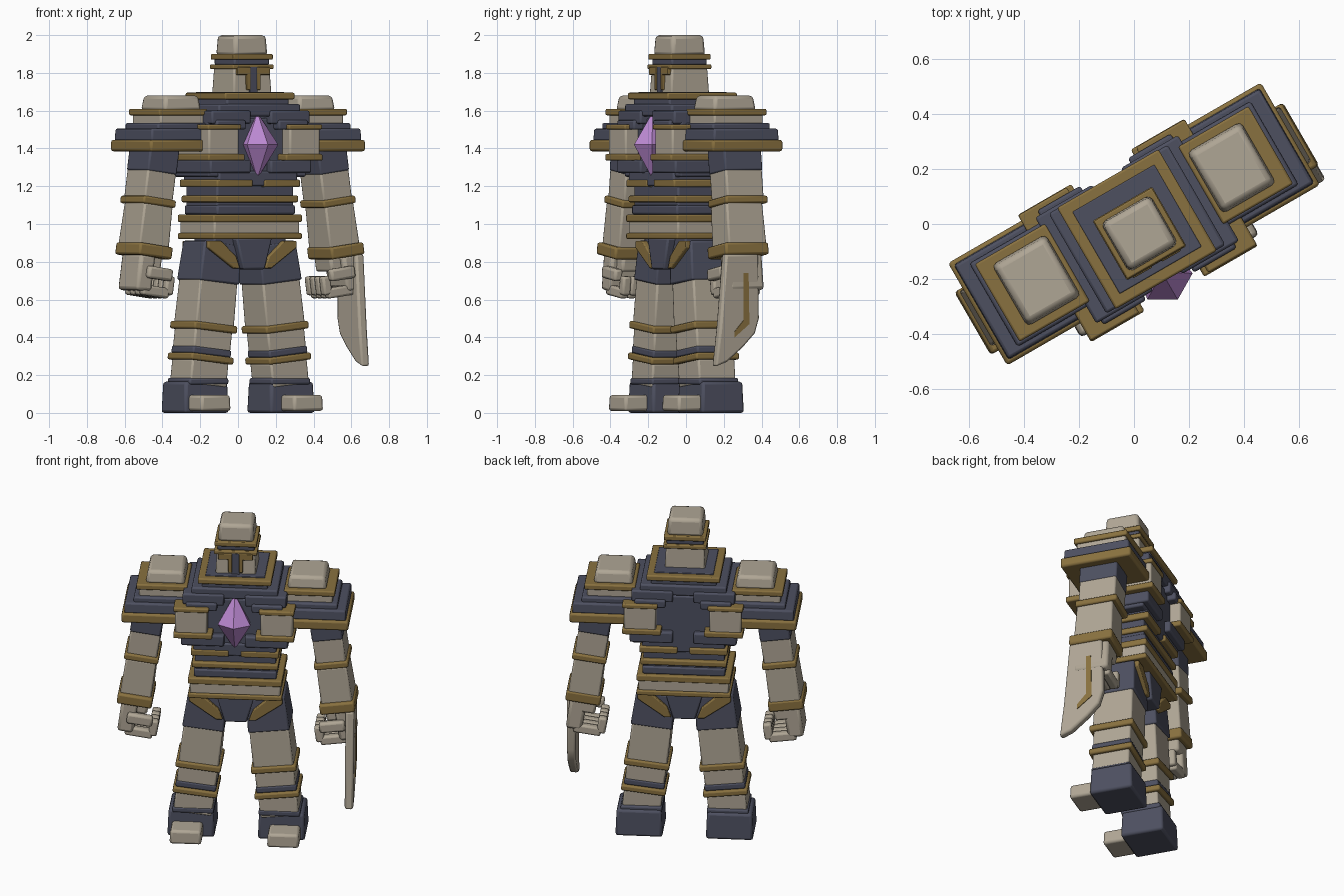
import bpy
import bmesh
import math
from mathutils import Matrix, Vector

cube = bpy.data.objects.get("Cube")
if cube:
    bpy.data.objects.remove(cube, do_unlink=True)


def material(name, red, green, blue):
    mat = bpy.data.materials.new(name)
    mat.use_nodes = True
    color = (red, green, blue, 1)
    mat.diffuse_color = color
    shader = mat.node_tree.nodes["Principled BSDF"]
    shader.inputs["Base Color"].default_value = color
    shader.inputs["Roughness"].default_value = 0.8
    return mat


STONE = material("pale stone", .43, .38, .30)
GOLD = material("old gold", .25, .165, .05)
SLATE = material("slate blue", .075, .08, .118)
CRYSTAL = material("violet crystal", .50, .25, .64)

# The whole figure is turned about the vertical axis
TURN = Matrix.Rotation(math.radians(30), 4, 'Z')
STILL = Matrix.Identity(4)
FLIP = Matrix.Scale(-1, 4, Vector((1, 0, 0)))
SIDES = (("left", STILL), ("right", FLIP))


def finish(name, mat, bm, frame, bevel):
    bm.transform(TURN @ frame)
    bmesh.ops.recalc_face_normals(bm, faces=bm.faces)
    mesh = bpy.data.meshes.new(name)
    bm.to_mesh(mesh)
    bm.free()
    mesh.materials.append(mat)
    obj = bpy.data.objects.new(name, mesh)
    bpy.context.collection.objects.link(obj)
    if bevel:
        mod = obj.modifiers.new("worn edges", 'BEVEL')
        mod.width = bevel
        mod.segments = 2
    return obj


def loft(name, mat, lower, upper, frame=STILL, bevel=.01):
    """Closed solid between two matching loops of points."""
    bm = bmesh.new()
    a = [bm.verts.new(p) for p in lower]
    b = [bm.verts.new(p) for p in upper]
    bm.faces.new(a)
    bm.faces.new(b)
    for i in range(len(a)):
        j = (i + 1) % len(a)
        bm.faces.new((a[i], a[j], b[j], b[i]))
    return finish(name, mat, bm, frame, bevel)


def block(name, mat, xs, ys, zs, frame=STILL, taper=1, bevel=.01):
    """Box by ranges; the top is scaled by taper."""
    cx, cy = sum(xs) / 2, sum(ys) / 2

    def loop(z, k):
        return [(cx + (x - cx) * k, cy + (y - cy) * k, z)
                for x, y in ((xs[0], ys[0]), (xs[1], ys[0]), (xs[1], ys[1]), (xs[0], ys[1]))]
    return loft(name, mat, loop(zs[0], 1), loop(zs[1], taper), frame, bevel)


def slab(name, mat, x, y, half_x, half_y, zs, frame=STILL, taper=1, bevel=.01):
    """Box by centre and half sizes."""
    return block(name, mat, (x - half_x, x + half_x), (y - half_y, y + half_y), zs, frame, taper, bevel)


# Head
HEAD = -.04
slab("face_block", STONE, 0, HEAD, .118, .118, (1.68, 1.83), taper=.93)
slab("lower_head_band", GOLD, 0, HEAD, .125, .125, (1.82, 1.845), bevel=.006)
slab("head_groove", SLATE, 0, HEAD, .108, .108, (1.84, 1.88))
slab("upper_head_band", GOLD, 0, HEAD, .122, .122, (1.87, 1.9), bevel=.006)
slab("head_top", STONE, 0, HEAD, .105, .105, (1.89, 2), taper=.93, bevel=.02)
block("visor_slot", SLATE, (-.022, .022), (-.166, -.1), (1.69, 1.83), bevel=0)
for side, frame in SIDES:
    block(side + "_visor_edge", GOLD, (.02, .042), (-.17, -.1), (1.71, 1.83), frame, bevel=.004)
    block(side + "_visor_brow", GOLD, (.02, .1), (-.17, -.1), (1.79, 1.83), frame, bevel=.004)

# Collar: gold frame around a slate top
slab("collar_frame", GOLD, 0, -.022, .213, .213, (1.66, 1.695), bevel=.008)
slab("collar_top", SLATE, 0, -.022, .172, .172, (1.65, 1.7), bevel=.004)
slab("collar_base", SLATE, 0, -.022, .19, .19, (1.6, 1.67))

# Chest core and stepped plates
slab("chest_core", SLATE, 0, -.02, .3, .185, (1.25, 1.56))
slab("chest_top", SLATE, 0, -.022, .25, .21, (1.57, 1.635))
slab("chest_bottom", SLATE, 0, -.025, .24, .19, (1.2, 1.28))
for side, frame in SIDES:
    block(side + "_chest_upper", SLATE, (.06, .3), (-.245, .2), (1.53, 1.6), frame)
    block(side + "_chest_step", SLATE, (.1, .28), (-.262, .218), (1.5, 1.55), frame)
    block(side + "_chest_lower", SLATE, (.06, .31), (-.245, .2), (1.27, 1.34), frame)
    block(side + "_chest_stone", STONE, (.155, .34), (-.28, .228), (1.35, 1.52), frame)
    block(side + "_chest_lower_trim", GOLD, (.125, .35), (-.294, .24), (1.335, 1.37), frame, bevel=.008)
    block(side + "_chest_upper_trim", GOLD, (.145, .35), (-.29, .238), (1.5, 1.528), frame, bevel=.008)

# Chest crystal: faceted double point
ring = [(0, -.318), (.095, -.262), (.082, -.17), (0, -.13), (-.082, -.17), (-.095, -.262)]
bm = bmesh.new()
loop = [bm.verts.new((x, y, 1.42)) for x, y in ring]
for tip_z in (1.59, 1.24):
    tip = bm.verts.new((0, -.205, tip_z))
    for i in range(len(loop)):
        bm.faces.new((tip, loop[i], loop[i - 1]))
finish("chest_crystal", CRYSTAL, bm, STILL, 0)

# Waist: alternating belts
slab("waist_core", SLATE, 0, -.02, .235, .165, (.93, 1.24))
for side, frame in SIDES:
    block(side + "_rib_belt", GOLD, (.035, .255), (-.22, .18), (1.195, 1.235), frame, bevel=.008)
slab("middle_belt", GOLD, 0, -.02, .25, .19, (1.115, 1.15), bevel=.008)
slab("middle_plate", SLATE, 0, -.02, .24, .175, (1.05, 1.1))
slab("upper_hip_belt", GOLD, 0, -.02, .272, .192, (1.01, 1.05), bevel=.008)
slab("hip_stone", STONE, 0, -.02, .262, .182, (.945, 1.02))
slab("lower_hip_belt", GOLD, 0, -.02, .272, .192, (.92, .952), bevel=.008)

# Pelvis
slab("pelvis", SLATE, 0, -.02, .22, .11, (.84, .93))
crotch = [(-.065, .76), (.065, .76), (.11, .925), (-.11, .925)]
loft("crotch_plate", SLATE, [(x, -.175, z) for x, z in crotch], [(x, .135, z) for x, z in crotch])
sash = [(.075, .765), (.115, .765), (.27, .875), (.27, .91), (.19, .91), (.1, .83)]

# Legs
LEG = Matrix.Translation((.165, -.015, .92)) @ Matrix.Rotation(math.radians(-6.5), 4, 'Y')
LEG = LEG @ Matrix.Translation((0, 0, -.92))
for side, mirror in SIDES:
    loft(side + "_hip_sash", GOLD, [(x, -.157, z) for x, z in sash], [(x, .127, z) for x, z in sash],
         mirror, .006)
    leg = mirror @ LEG
    slab(side + "_thigh", SLATE, 0, 0, .122, .127, (.69, .9), leg, .92)
    slab(side + "_knee", STONE, 0, 0, .118, .12, (.46, .7), leg, .97)
    slab(side + "_knee_ring", GOLD, 0, 0, .132, .134, (.43, .47), leg, bevel=.01)
    slab(side + "_shin", STONE, 0, 0, .114, .114, (.33, .44), leg)
    slab(side + "_shin_groove", SLATE, 0, 0, .118, .118, (.3, .34), leg)
    slab(side + "_shin_ring", GOLD, 0, 0, .13, .132, (.265, .302), leg, bevel=.01)
    slab(side + "_ankle", STONE, 0, 0, .112, .112, (.14, .27), leg)
    slab(side + "_boot", SLATE, .262, 0, .137, .13, (0, .165), mirror, .95, .015)
    slab(side + "_boot_cuff", SLATE, .25, -.01, .12, .12, (.15, .185), mirror)
    block(side + "_toe", STONE, (.19, .375), (-.262, -.08), (.01, .095), mirror, .96, .015)

# Shoulders and arms
ARM = Matrix.Translation((.51, 0, 1.4)) @ Matrix.Rotation(math.radians(-8), 4, 'Y')
ARM = ARM @ Matrix.Translation((0, 0, -1.4))
for side, mirror in SIDES:
    block(side + "_shoulder_rim", GOLD, (.31, .657), (-.215, .215), (1.385, 1.445), mirror, bevel=.012)
    block(side + "_shoulder_plate", SLATE, (.3, .643), (-.2, .2), (1.44, 1.505), mirror, .98)
    block(side + "_shoulder_step", SLATE, (.29, .59), (-.175, .175), (1.49, 1.535), mirror)
    block(side + "_shoulder_stone", STONE, (.29, .56), (-.15, .15), (1.52, 1.59), mirror)
    block(side + "_shoulder_trim", GOLD, (.28, .575), (-.163, .163), (1.575, 1.61), mirror, bevel=.008)
    block(side + "_shoulder_cap", STONE, (.295, .525), (-.132, .132), (1.6, 1.68), mirror, .9, .018)

    arm = mirror @ ARM
    slab(side + "_upper_arm", SLATE, 0, 0, .09, .115, (1.27, 1.4), arm)
    slab(side + "_elbow", STONE, 0, 0, .088, .112, (1.12, 1.28), arm)
    slab(side + "_elbow_ring", GOLD, 0, 0, .1, .128, (1.095, 1.135), arm, bevel=.01)
    slab(side + "_forearm", STONE, 0, -.01, .092, .116, (.87, 1.1), arm, .95)
    slab(side + "_wrist_ring", GOLD, 0, -.02, .102, .132, (.82, .885), arm, bevel=.012)

    # Fist: palm, curled fingers and thumb
    block(side + "_palm", STONE, (-.02, .075), (-.125, .085), (.635, .83), arm, bevel=.018)
    block(side + "_hand_heel", STONE, (-.08, .05), (-.09, .085), (.75, .83), arm, bevel=.015)
    for i in range(4):
        y = -.12 + i * .051
        block(f"{side}_finger_{i}", STONE, (-.13, .03), (y, y + .05), (.615, .67), arm, bevel=.012)
        block(f"{side}_fingertip_{i}", STONE, (-.155, -.105), (y, y + .05), (.635, .735), arm, bevel=.012)
    block(side + "_thumb", STONE, (-.12, .03), (-.155, -.105), (.705, .77), arm, bevel=.014)

# Blade on the left forearm with a gold inlay
blade = [(-.15, .84), (.05, .84), (.055, .5), (.03, .42), (-.04, .35), (-.14, .27), (-.21, .245), (-.185, .45)]
loft("arm_blade", STONE, [(.635, y, z) for y, z in blade], [(.685, y, z) for y, z in blade], bevel=.012)
inlay = [(-.045, .74), (-.015, .74), (-.01, .47), (-.1, .4), (-.1, .43), (-.045, .49)]
loft("blade_inlay", GOLD, [(.683, y, z) for y, z in inlay], [(.689, y, z) for y, z in inlay], bevel=0)

# Smooth the worn edges, keep flat planes crisp
for obj in bpy.context.scene.objects:
    obj.select_set(obj.type == 'MESH' and bool(obj.modifiers))
    if obj.select_get():
        bpy.context.view_layer.objects.active = obj
bpy.ops.object.shade_smooth_by_angle(angle=math.radians(35))
